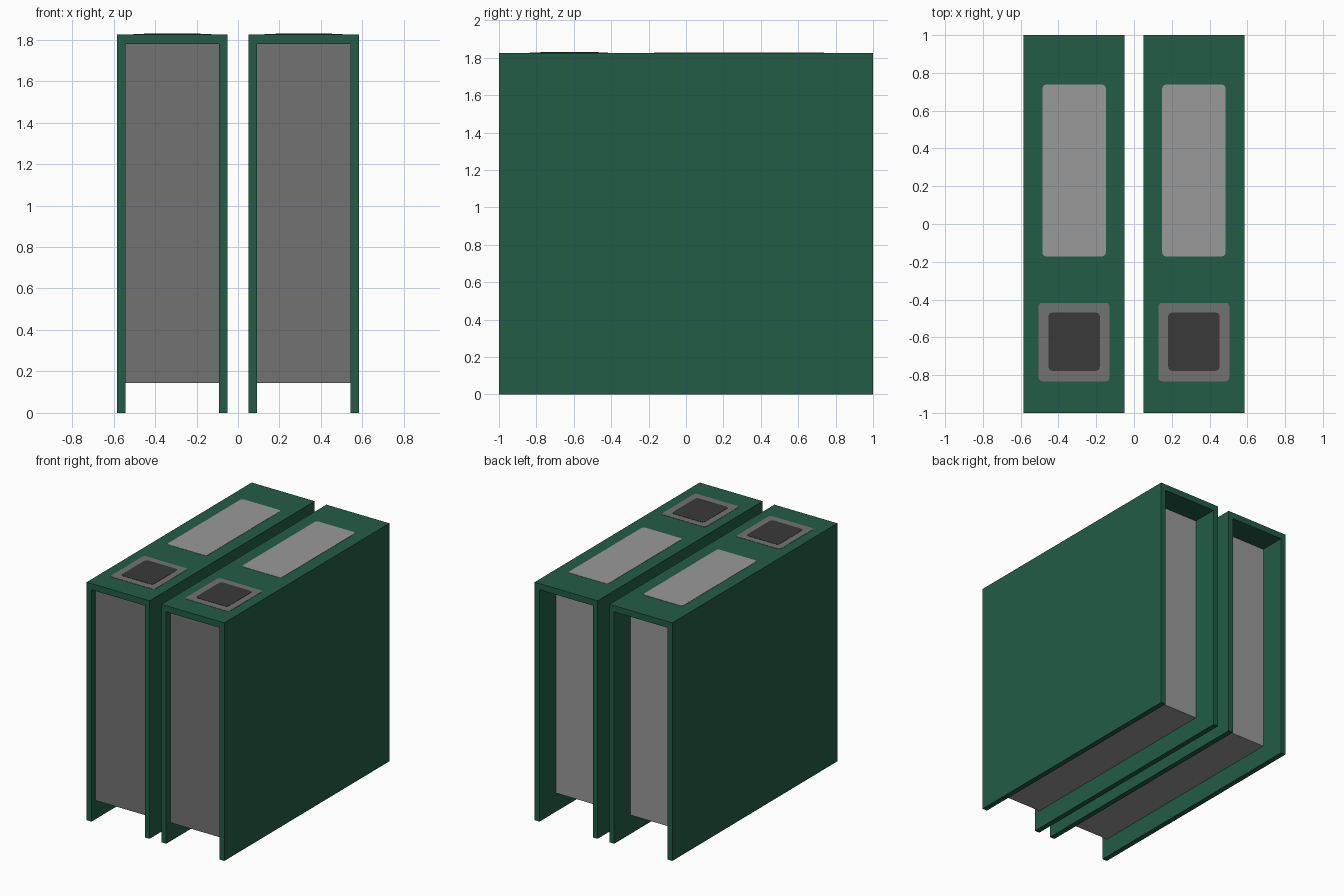
import bpy, bmesh, math

if "Cube" in bpy.data.objects:
    bpy.data.objects.remove(bpy.data.objects["Cube"])


def material(name, rgb):
    m = bpy.data.materials.new(name)
    m.diffuse_color = (*rgb, 1)
    m.use_nodes = True
    m.node_tree.nodes["Principled BSDF"].inputs["Base Color"].default_value = m.diffuse_color
    return m


GREEN = material("cover green", (0.016, 0.107, 0.061))
LIGHT = material("paper light grey", (0.319, 0.319, 0.319))
MID = material("mid grey", (0.171, 0.171, 0.171))
DARK = material("dark grey", (0.042, 0.042, 0.042))

HALF_W, WALL, TOP, ROOF = 0.267, 0.041, 1.826, 1.778


def extrude(name, pts, vec, mats):
    """Solid made by pushing a flat outline along vec."""
    bm = bmesh.new()
    face = bm.faces.new([bm.verts.new(p) for p in pts])
    res = bmesh.ops.extrude_face_region(bm, geom=[face])
    verts = [g for g in res["geom"] if isinstance(g, bmesh.types.BMVert)]
    bmesh.ops.translate(bm, verts=verts, vec=vec)
    bmesh.ops.recalc_face_normals(bm, faces=bm.faces)
    me = bpy.data.meshes.new(name)
    bm.to_mesh(me)
    bm.free()
    for m in mats:
        me.materials.append(m)
    ob = bpy.data.objects.new(name, me)
    bpy.context.collection.objects.link(ob)
    return ob


def plate(name, cx, half_w, y0, y1, height, mat, r=0.02):
    """Thin rounded rectangle lying on the spine."""
    pts = []
    corners = [(half_w, y1, 0), (-half_w, y1, 90), (-half_w, y0, 180), (half_w, y0, 270)]
    for x, y, start in corners:
        ix, iy = x - math.copysign(r, x), y - r if y == y1 else y + r
        for k in range(4):
            a = math.radians(start + 30 * k)
            pts.append((cx + ix + r * math.cos(a), iy + r * math.sin(a), TOP - 0.001))
    return extrude(name, pts, (0, 0, height + 0.001), [mat])


for side, cx in (("left", -0.317), ("right", 0.317)):
    # Folded cover: two boards joined by the spine on top
    w, i = HALF_W, HALF_W - WALL
    outline = [(-w, 0), (-w, TOP), (w, TOP), (w, 0), (i, 0), (i, ROOF), (-i, ROOF), (-i, 0)]
    extrude(side + "_cover", [(cx + x, -1, z) for x, z in outline], (0, 2, 0), [GREEN])

    # Paper block, darker on its front end
    block = [(-i, 0.143), (-i, ROOF), (i, ROOF), (i, 0.143)]
    paper = extrude(side + "_paper_block", [(cx + x, -0.95, z) for x, z in block],
                    (0, 1.75, 0), [LIGHT, MID])
    for p in paper.data.polygons:
        p.material_index = 1 if p.normal.y < -0.5 else 0

    # Spine label, square badge and its dark centre
    plate(side + "_spine_label", cx, 0.168, -0.172, 0.738, 0.002, LIGHT)
    plate(side + "_badge_frame", cx, 0.188, -0.833, -0.417, 0.002, MID)
    plate(side + "_badge_centre", cx, 0.136, -0.777, -0.469, 0.004, DARK)
